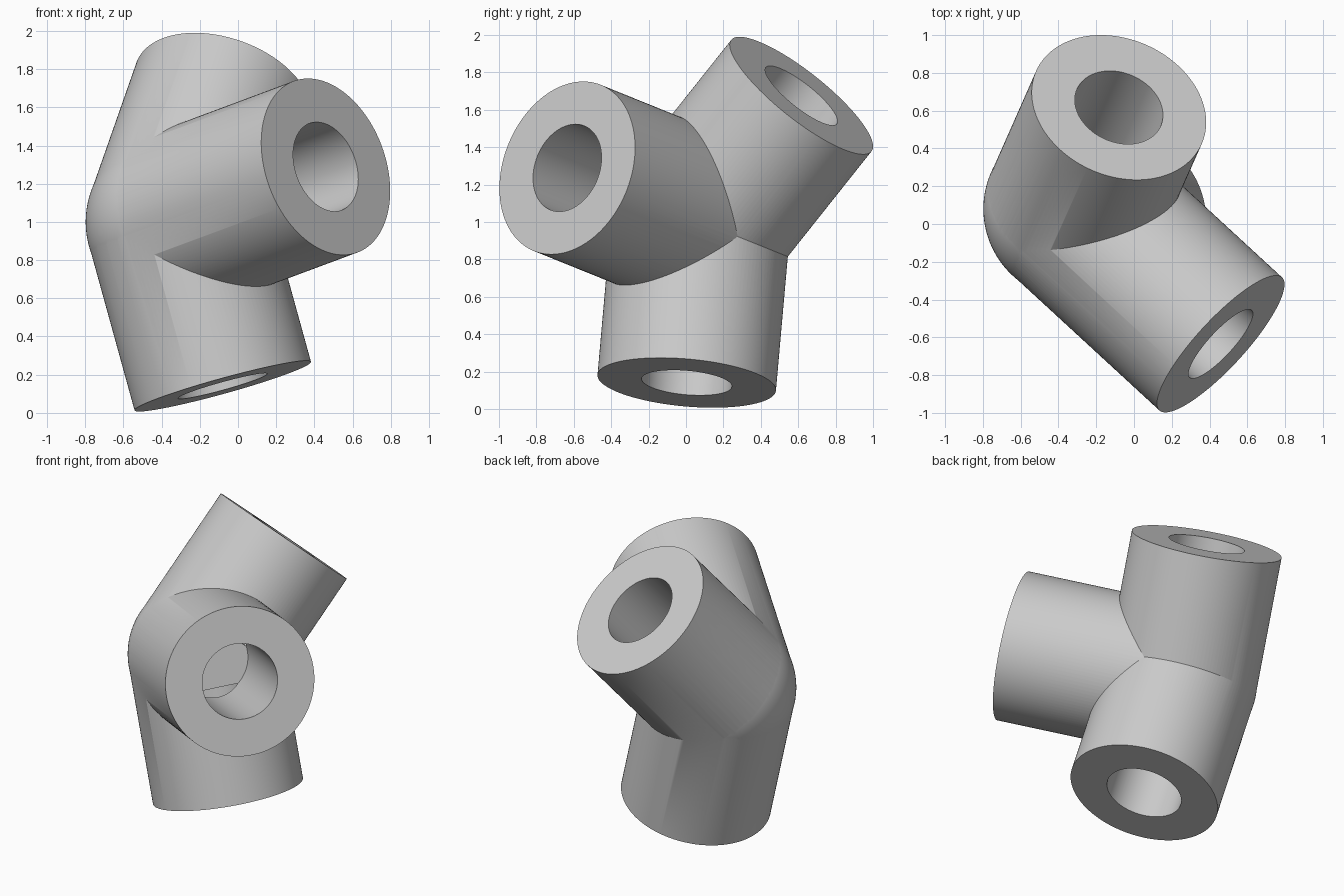
import bpy
from mathutils import Vector

if "Cube" in bpy.data.objects:
    bpy.data.objects.remove(bpy.data.objects["Cube"], do_unlink=True)

HUB = Vector((-0.317, 0.08, 1.0))
OUTER, BORE = 0.479, 0.242
BORE_START = 0.19           # solid distance left between the hub centre and each bore
ARMS = {                    # direction and length of each socket
    "lower_socket": (Vector((0.265, -0.085, -0.96)).normalized(), 0.895),
    "front_socket": (Vector((0.709, -0.653, 0.264)).normalized(), 1.094),
    "upper_socket": (Vector((0.265, 0.6, 0.755)).normalized(), 0.895),
}

grey = bpy.data.materials.new("light grey")
grey.use_nodes = True
grey.diffuse_color = (0.6, 0.6, 0.6, 1)
grey.node_tree.nodes["Principled BSDF"].inputs["Base Color"].default_value = (0.6, 0.6, 0.6, 1)


def rod(name, direction, start, end, radius):
    """Solid cylinder running along a direction out of the hub."""
    bpy.ops.mesh.primitive_cylinder_add(
        vertices=128, radius=radius, depth=end - start,
        location=HUB + direction * (start + end) / 2,
        rotation=direction.to_track_quat('Z', 'Y').to_euler())
    obj = bpy.context.object
    obj.name = name
    obj.data.materials.append(grey)
    return obj


def combine(target, other, operation):
    """Apply a boolean and discard the second object."""
    mod = target.modifiers.new(operation, 'BOOLEAN')
    mod.operation, mod.solver, mod.object = operation, 'EXACT', other
    bpy.context.view_layer.objects.active = target
    bpy.ops.object.modifier_apply(modifier=mod.name)
    bpy.data.objects.remove(other, do_unlink=True)


# Rounded hub, a hair proud of the sockets so they blend into it
bpy.ops.mesh.primitive_uv_sphere_add(segments=128, ring_count=64,
                                     radius=OUTER + 0.0015, location=HUB)
connector = bpy.context.object
connector.name = "three_way_connector"
connector.data.materials.append(grey)

# Sockets joined to the hub
for name, (direction, length) in ARMS.items():
    combine(connector, rod(name, direction, 0, length, OUTER), 'UNION')

# Blind bores drilled from each open end
for name, (direction, length) in ARMS.items():
    combine(connector, rod(name + "_bore", direction, BORE_START, length + 0.1, BORE),
            'DIFFERENCE')

# Smooth walls with crisp rims and seams
bpy.ops.object.select_all(action='DESELECT')
connector.select_set(True)
bpy.context.view_layer.objects.active = connector
bpy.ops.object.shade_smooth_by_angle(angle=0.5)
